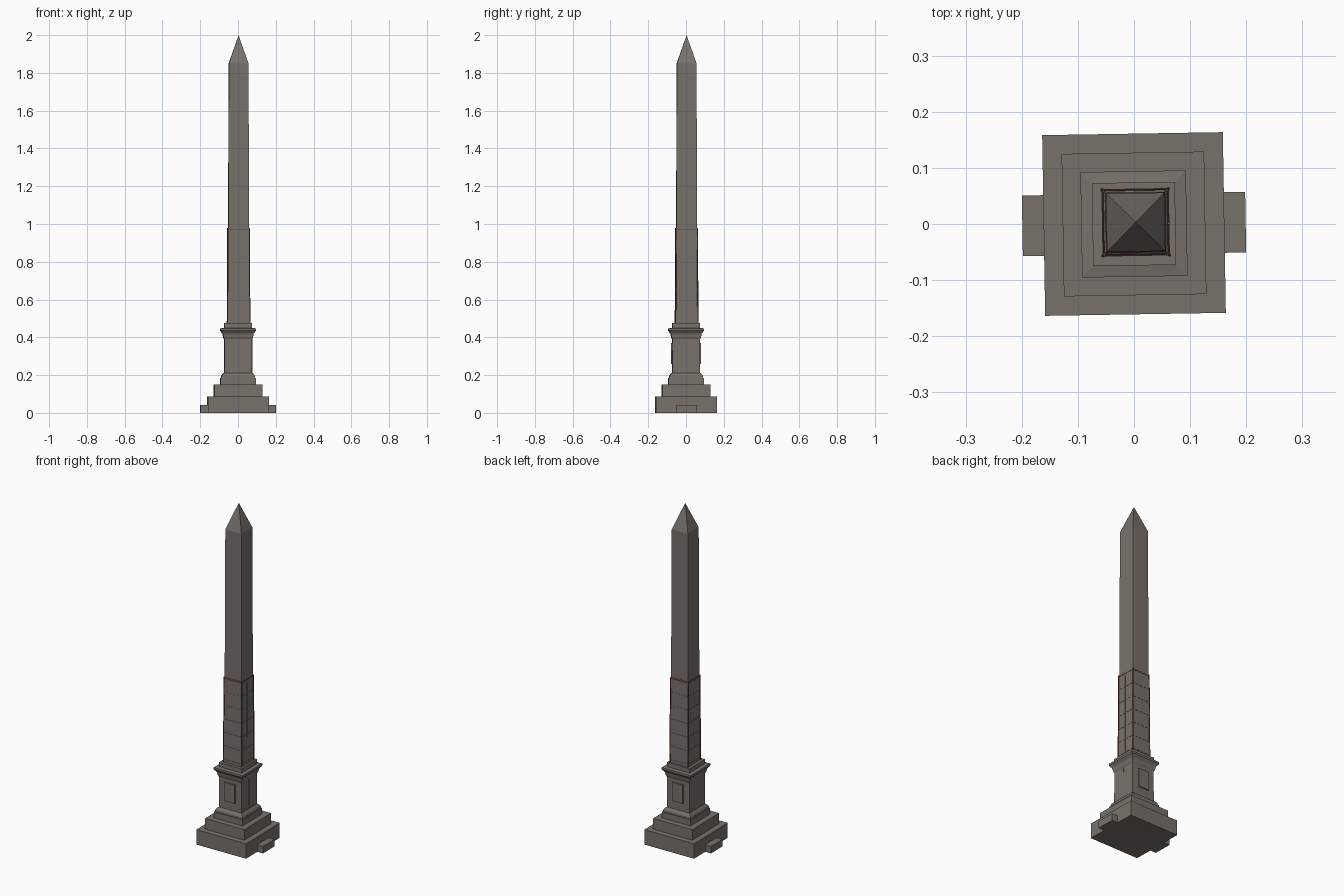
import bpy, bmesh, math
from mathutils import Matrix, Vector

if "Cube" in bpy.data.objects:
    bpy.data.objects.remove(bpy.data.objects["Cube"])

TURN = Matrix.Rotation(math.radians(0.95), 4, 'Z')


def material(name, rgb):
    m = bpy.data.materials.new(name)
    m.diffuse_color = (*rgb, 1)
    m.use_nodes = True
    m.node_tree.nodes["Principled BSDF"].inputs["Base Color"].default_value = m.diffuse_color
    return m


STONE = material("grey_stone", (0.190, 0.165, 0.148))
RUST = material("rust_red", (0.17, 0.035, 0.024))


def finish(name, bm, mat):
    bmesh.ops.recalc_face_normals(bm, faces=bm.faces)
    bmesh.ops.transform(bm, matrix=TURN, verts=bm.verts)
    me = bpy.data.meshes.new(name)
    bm.to_mesh(me)
    bm.free()
    me.materials.append(mat)
    ob = bpy.data.objects.new(name, me)
    bpy.context.collection.objects.link(ob)
    return ob


def square_loft(name, profile, mat=STONE, centre=(0, 0)):
    """Stack of square sections given as (half width, height)."""
    bm = bmesh.new()
    rings = []
    for r, z in profile:
        if r == 0:
            rings.append([bm.verts.new((centre[0], centre[1], z))])
        else:
            rings.append([bm.verts.new((centre[0] + sx * r, centre[1] + sy * r, z))
                          for sx, sy in ((-1, -1), (1, -1), (1, 1), (-1, 1))])
    bm.faces.new(rings[0])
    for a, b in zip(rings, rings[1:]):
        for i in range(4):
            j = (i + 1) % 4
            bm.faces.new((a[i], a[j], b[0]) if len(b) == 1 else (a[i], a[j], b[j], b[i]))
    if len(rings[-1]) == 4:
        bm.faces.new(rings[-1])
    return finish(name, bm, mat)


def box(name, lo, hi, mat=STONE):
    bm = bmesh.new()
    bmesh.ops.create_cube(bm, size=1)
    lo, hi = Vector(lo), Vector(hi)
    for v in bm.verts:
        v.co = Vector((v.co[i] + 0.5) * (hi[i] - lo[i]) + lo[i] for i in range(3))
    return finish(name, bm, mat)


# Stepped base and moulded pedestal
square_loft("stepped_base", [(0.161, 0), (0.161, 0.088), (0.127, 0.088), (0.127, 0.15),
                             (0.093, 0.15), (0.093, 0.185)])
square_loft("pedestal", [(0.088, 0.185), (0.088, 0.196), (0.082, 0.206), (0.074, 0.212),
                         (0.073, 0.39), (0.078, 0.40), (0.082, 0.42), (0.094, 0.435),
                         (0.094, 0.447), (0.074, 0.450), (0.074, 0.475)])

# Side blocks at ground level
for s, n in ((-1, "left"), (1, "right")):
    x = sorted((s * 0.15, s * 0.199))
    box(n + "_side_block", (x[0], -0.054, 0), (x[1], 0.054, 0.042))

# Raised panels on front and back of the pedestal
for s, n in ((-1, "front"), (1, "back")):
    y = sorted((s * 0.07, s * 0.080))
    box(n + "_panel", (-0.033, y[0], 0.26), (0.033, y[1], 0.37))

# Clad lower shaft, plain upper shaft and pointed cap
C = (0.003, 0.003)
square_loft("lower_shaft", [(0.059, 0.47), (0.0565, 0.975), (0.051, 0.98)], centre=C)
square_loft("upper_shaft", [(0.0545, 0.96), (0.0535, 1.41), (0.052, 1.85), (0, 2.0)], centre=C)


def half(z):
    return 0.059 - 0.0025 * (z - 0.47) / 0.505


# Straps around the lower shaft
for k in range(7):
    z = 0.49 + k * 0.08
    r = half(z) + 0.0012
    square_loft("strap_%d" % k, [(r, z - 0.002), (r, z + 0.002)], STONE if k < 6 else RUST, C)

# Rusty corner rods
for i, (sx, sy) in enumerate(((-1, -1), (1, -1), (1, 1), (-1, 1))):
    a, b = half(0.475), half(0.978)
    bm = bmesh.new()
    bmesh.ops.create_cone(bm, cap_ends=True, segments=6, radius1=0.003, radius2=0.003, depth=1)
    for v in bm.verts:
        t = v.co.z + 0.5
        r = a + (b - a) * t
        v.co = Vector((v.co.x + C[0] + sx * r, v.co.y + C[1] + sy * r, 0.475 + 0.503 * t))
    finish("corner_rod_%d" % i, bm, RUST)

# Thin conductor strip down the right side
box("shaft_conductor", (0.055, -0.002, 0.475), (0.0635, 0.002, 0.95))
box("pedestal_conductor", (0.07, -0.002, 0.21), (0.0765, 0.002, 0.40))
